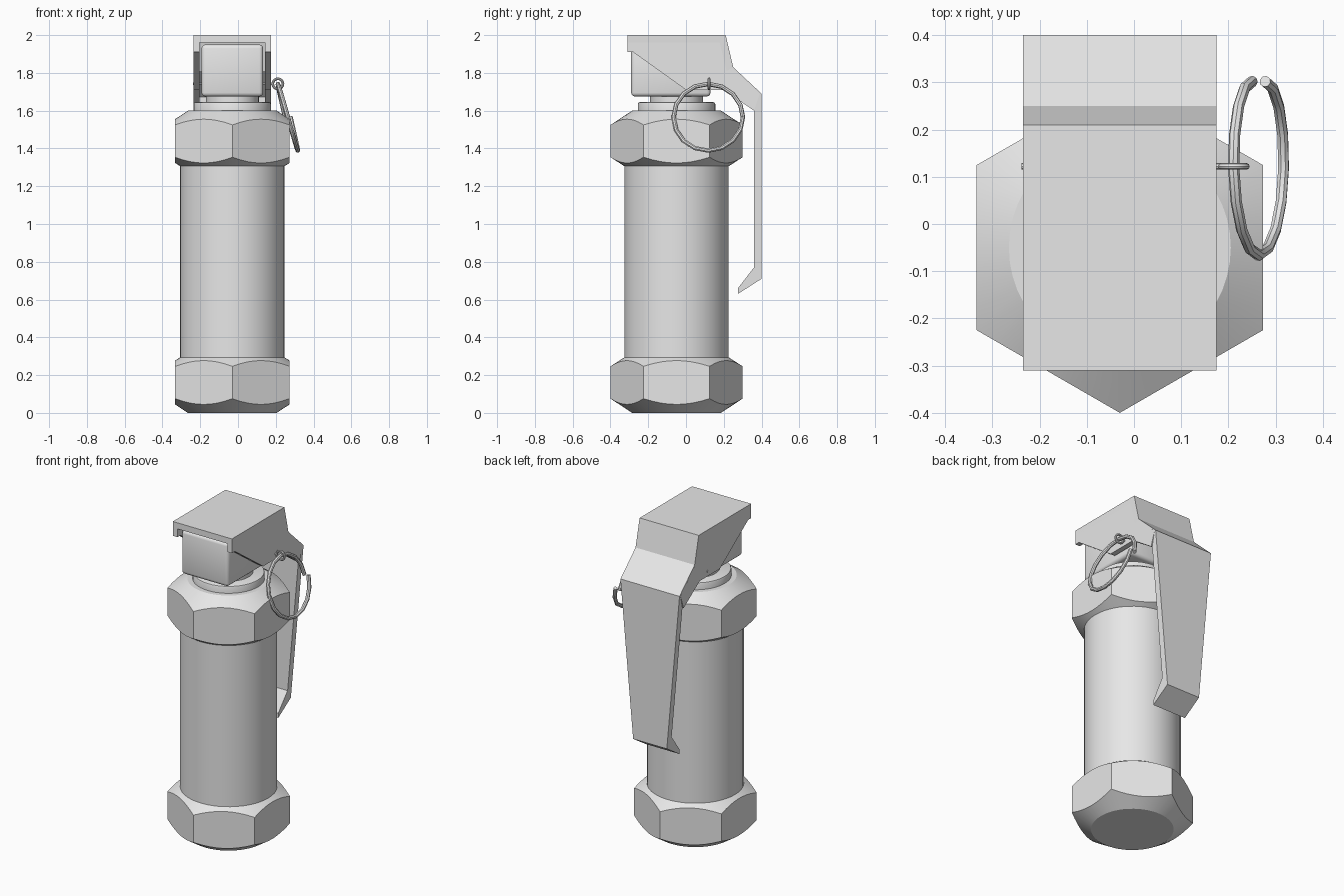
import bpy, bmesh, math
from mathutils import Vector

if "Cube" in bpy.data.objects:
    bpy.data.objects.remove(bpy.data.objects["Cube"], do_unlink=True)

CX, CY = -0.03, -0.05          # axis of the cylindrical body
TAU = 2 * math.pi

metal = bpy.data.materials.new("grey_metal")
metal.use_nodes = True
GREY = (0.8, 0.8, 0.8, 1)
metal.diffuse_color = GREY
metal.node_tree.nodes["Principled BSDF"].inputs["Base Color"].default_value = GREY


def finish(name, bm, smooth=True):
    bmesh.ops.recalc_face_normals(bm, faces=bm.faces)
    me = bpy.data.meshes.new(name)
    bm.to_mesh(me)
    bm.free()
    ob = bpy.data.objects.new(name, me)
    bpy.context.collection.objects.link(ob)
    me.materials.append(metal)
    if smooth:
        bpy.ops.object.select_all(action='DESELECT')
        ob.select_set(True)
        bpy.context.view_layer.objects.active = ob
        bpy.ops.object.shade_smooth_by_angle(angle=math.radians(30))
    return ob


def lathe(name, rings, n=48):
    """Each ring is a function: angle -> (radius, z). Ends are capped."""
    bm = bmesh.new()
    loops = []
    for ring in rings:
        loop = []
        for i in range(n):
            a = TAU * i / n
            r, z = ring(a)
            loop.append(bm.verts.new((CX + r * math.cos(a), CY + r * math.sin(a), z)))
        loops.append(loop)
    for lo, hi in zip(loops, loops[1:]):
        for i in range(n):
            j = (i + 1) % n
            bm.faces.new((lo[i], lo[j], hi[j], hi[i]))
    bm.faces.new(loops[0])
    bm.faces.new(loops[-1])
    return finish(name, bm)


def circle(r, z):
    return lambda a: (r, z)


def hex_radius(a):
    # hexagon with corners on the y axis
    return 0.303 / math.cos((a + math.pi / 6) % (math.pi / 3) - math.pi / 6)


def prism(bm, profile, x0, x1, width=None):
    """Extrude a (y, z) profile along x; width(z) may narrow it about CX."""
    ends = []
    for x in (x0, x1):
        ends.append([bm.verts.new((CX + (x - CX) * (width(z) if width else 1), y, z))
                     for y, z in profile])
    bm.faces.new(ends[0])
    bm.faces.new(ends[1])
    for i in range(len(profile)):
        j = (i + 1) % len(profile)
        bm.faces.new((ends[0][i], ends[0][j], ends[1][j], ends[1][i]))


# chamfered hexagonal nuts, the upper one mirrored
def nut(name, place):
    lathe(name, [
        lambda a: (0.235, place(0)),
        lambda a: (hex_radius(a), place(0.045 + 0.65 * (hex_radius(a) - 0.303))),
        lambda a: (hex_radius(a), place(0.277 - 0.65 * (hex_radius(a) - 0.303))),
        lambda a: (0.27, place(0.298))])


nut("bottom_nut", lambda z: z)
nut("top_nut", lambda z: 1.6 - z)

# tube, collar and neck
lathe("body_tube", [circle(0.276, 0.2), circle(0.276, 1.4)])
lathe("collar", [circle(0.205, 1.58), circle(0.205, 1.635), circle(0.202, 1.642),
                 circle(0.195, 1.645)])
lathe("neck", [circle(0.14, 1.63), circle(0.14, 1.70)])

# rounded head block
bm = bmesh.new()
prism(bm, [(-0.29, 1.675), (0.13, 1.675), (0.13, 1.95), (-0.29, 1.95)], -0.193, 0.133)
bmesh.ops.bevel(bm, geom=bm.edges[:], offset=0.02, segments=3, profile=0.5, affect='EDGES')
finish("head_block", bm)

# lever: bent sheet tapering downwards, with two side walls
bm = bmesh.new()
prism(bm, [(-0.31, 2.0), (0.21, 2.0), (0.25, 1.83), (0.40, 1.69), (0.40, 0.71),
           (0.275, 0.63), (0.275, 0.66), (0.36, 0.77), (0.36, 1.672), (0.215, 1.81),
           (0.178, 1.962), (-0.31, 1.962)], -0.235, 0.175,
      lambda z: 1 - 0.43 * min(1, max(0, (1.69 - z) / 0.98)))
finish("lever", bm, False)

wall = [(-0.31, 1.99), (0.205, 1.99), (0.245, 1.825), (0.39, 1.69), (0.36, 1.60),
        (0.20, 1.71), (0.0, 1.71), (-0.28, 1.91), (-0.31, 1.91)]
for name, x0, x1 in (("lever_right_wall", -0.235, -0.203), ("lever_left_wall", 0.143, 0.175)):
    bm = bmesh.new()
    prism(bm, wall, x0, x1)
    finish(name, bm, False)


def wire(name, points, radius, cyclic=False):
    """Sweep a round section along points and turn it into a mesh."""
    cu = bpy.data.curves.new(name, 'CURVE')
    cu.dimensions = '3D'
    cu.bevel_depth = radius
    cu.bevel_resolution = 2
    cu.use_fill_caps = True
    sp = cu.splines.new('POLY')
    sp.points.add(len(points) - 1)
    for p, co in zip(sp.points, points):
        p.co = (*co, 1)
    sp.use_cyclic_u = cyclic
    tmp = bpy.data.objects.new(name + "_curve", cu)
    bpy.context.collection.objects.link(tmp)
    bpy.context.view_layer.update()
    bm = bmesh.new()
    bm.from_mesh(tmp.to_mesh())
    tmp.to_mesh_clear()
    bpy.data.objects.remove(tmp, do_unlink=True)
    finish(name, bm)


# safety pin with its eye
PY, PZ = 0.122, 1.742
wire("safety_pin", [(-0.238, PY, PZ), (0.185, PY, PZ)], 0.007)
wire("pin_eye", [(0.211 + 0.027 * math.cos(TAU * i / 16), PY, PZ + 0.027 * math.sin(TAU * i / 16))
                 for i in range(16)], 0.007, True)

# split pull ring, tilted outwards at the bottom
up = Vector((-0.25, 0, 0.968))
side = Vector((0.968, 0, 0.25))
ring = []
for i in range(17):
    a = TAU * i / 16
    ring.append(Vector((0.264, 0.118, 1.565)) + Vector((0, 0.184 * math.cos(a), 0))
                + up * 0.184 * math.sin(a) + side * 0.028 * (i / 16 - 0.5))
wire("pull_ring", ring, 0.012)
